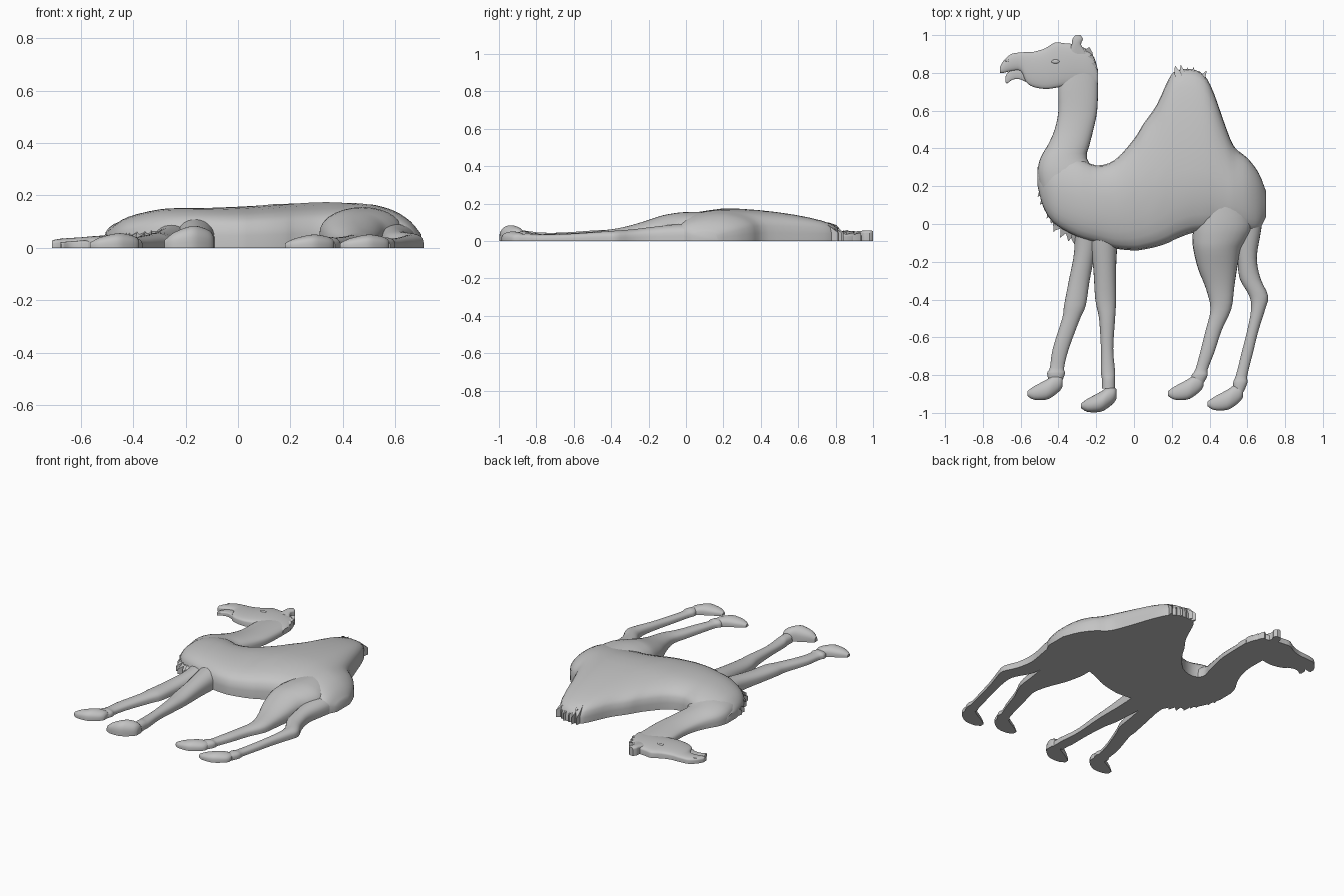
import bpy
import bmesh
import math
from mathutils import Vector

cube = bpy.data.objects.get("Cube")
if cube:
    bpy.data.objects.remove(cube, do_unlink=True)

# One plain grey for the whole relief
GREY = (0.55, 0.55, 0.55, 1)
grey = bpy.data.materials.new("plain grey")
grey.use_nodes = True
grey.diffuse_color = GREY
shader = next(n for n in grey.node_tree.nodes if n.type == "BSDF_PRINCIPLED")
shader.inputs["Base Color"].default_value = GREY
shader.inputs["Roughness"].default_value = 0.8


def finish(name, bm, angle=40):
    """Turn a bmesh into a smooth-shaded object with the grey material."""
    bmesh.ops.recalc_face_normals(bm, faces=bm.faces)
    mesh = bpy.data.meshes.new(name)
    bm.to_mesh(mesh)
    bm.free()
    mesh.materials.append(grey)
    obj = bpy.data.objects.new(name, mesh)
    bpy.context.collection.objects.link(obj)
    bpy.ops.object.select_all(action="DESELECT")
    obj.select_set(True)
    bpy.context.view_layer.objects.active = obj
    bpy.ops.object.shade_smooth_by_angle(angle=math.radians(angle))
    return obj


def smooth_ribs(ribs, steps=3):
    """Insert ribs between the given ones along a soft spline."""
    ribs = [Vector(r) for r in ribs]
    padded = [ribs[0]] + ribs + [ribs[-1]]
    result = []
    for p, a, b, q in zip(padded, padded[1:], padded[2:], padded[3:]):
        for i in range(steps):
            t = i / steps
            m, n = (b - p) / 2, (q - a) / 2
            result.append(a + m * t + (3 * (b - a) - 2 * m - n) * t**2
                          + (2 * (a - b) + m + n) * t**3)
    return result + [ribs[-1]]


def loft(name, ribs, across="x", wall=0.3, power=0.8, sink=0.0, arc=14):
    """Flat-backed domed solid; each rib is (station, low, high, height)."""
    bm = bmesh.new()
    rings = []
    for s, low, high, h in smooth_ribs(ribs):
        section = [(low, 0)]
        for i in range(arc + 1):
            a = math.pi * i / arc
            z = h * (wall + (1 - wall) * max(math.sin(a), 0) ** power)
            section.append(((low + high) / 2 - (high - low) / 2 * math.cos(a), z))
        section.append((high, 0))
        ring = []
        for w, z in section:
            x, y = (w, s) if across == "x" else (s, w)
            z *= 1 - sink * max(y - 0.2, 0)
            ring.append(bm.verts.new((x, y, z)))
        rings.append(ring)
    for r, q in zip(rings, rings[1:]):
        for i in range(len(r)):
            j = (i + 1) % len(r)
            bm.faces.new((r[i], r[j], q[j], q[i]))
    bm.faces.new(rings[0])
    bm.faces.new(rings[-1])
    return finish(name, bm)


def tufts(name, start, end, count, angles, length, width, height):
    """Row of pointed fur locks from start to end, fanned between two angles."""
    bm = bmesh.new()
    for i in range(count):
        t = i / (count - 1)
        base = Vector(start).lerp(Vector(end), t)
        a = math.radians(angles[0] + (angles[1] - angles[0]) * t)
        out = Vector((math.cos(a), math.sin(a)))
        side = Vector((-out.y, out.x)) * width / 2
        reach = length * (1 if i % 2 else 0.8)
        plan = (base + side - out * length, base - side - out * length,
                base - side, base + out * reach, base + side)
        lower = [bm.verts.new((p.x, p.y, 0)) for p in plan]
        upper = [bm.verts.new((p.x, p.y, height * k))
                 for p, k in zip(plan, (1, 1, 0.85, 0.45, 0.85))]
        bm.faces.new(lower)
        bm.faces.new(upper)
        for j in range(5):
            k = (j + 1) % 5
            bm.faces.new((lower[j], lower[k], upper[k], upper[j]))
    return finish(name, bm, 25)


# Trunk with the single hump
loft("body", [
    (-.51, .2, .3, .05), (-.48, .09, .34, .08), (-.42, 0, .36, .118),
    (-.3, -.07, .35, .147), (-.2, -.1, .31, .152), (-.1, -.13, .34, .153),
    (0, -.14, .45, .157), (.05, -.135, .53, .16), (.12, -.12, .63, .167),
    (.18, -.1, .76, .173), (.22, -.08, .81, .177), (.3, -.05, .82, .182),
    (.37, -.04, .79, .182), (.42, -.03, .7, .178), (.48, -.03, .53, .17),
    (.53, -.03, .41, .162), (.6, -.04, .35, .14), (.66, -.03, .27, .1),
    (.7, .04, .17, .05)], across="y", power=0.65, sink=0.5)

# Neck, head, jaw and ear
loft("neck", [
    (.82, -.38, -.19, .05), (.74, -.4, -.19, .054), (.6, -.4, -.195, .06),
    (.5, -.42, -.215, .07), (.42, -.455, -.235, .084), (.35, -.495, -.25, .1),
    (.27, -.51, -.2, .115), (.16, -.49, -.15, .12)])
loft("head", [
    (-.19, .74, .81, .035), (-.21, .73, .88, .043), (-.25, .73, .925, .05),
    (-.31, .735, .95, .054), (-.37, .73, .957, .055), (-.42, .72, .96, .053),
    (-.47, .715, .93, .05), (-.53, .725, .912, .046), (-.57, .75, .91, .043),
    (-.6, .81, .908, .04), (-.65, .81, .9, .037), (-.69, .8, .865, .033),
    (-.71, .8, .83, .028)], across="y", wall=0.55)
loft("lower_jaw", [
    (-.55, .74, .84, .03), (-.6, .765, .83, .028), (-.64, .765, .82, .025),
    (-.67, .745, .8, .022), (-.68, .75, .78, .02)], across="y", wall=0.7)
loft("ear", [
    (.9, -.35, -.25, .05), (.95, -.33, -.28, .056), (.98, -.325, -.27, .057),
    (1, -.31, -.285, .054)], wall=0.75)

# Eyelid and nostril as low bumps on the face
for name, x, y, z, size in (("eyelid", -.415, .86, .052, .022),
                            ("nostril", -.67, .865, .033, .012)):
    bm = bmesh.new()
    bmesh.ops.create_uvsphere(bm, u_segments=16, v_segments=8, radius=size)
    bmesh.ops.scale(bm, vec=(1, 0.5, 0.3), verts=bm.verts)
    bmesh.ops.translate(bm, vec=(x, y, z), verts=bm.verts)
    finish(name, bm)

# Legs, from the shoulder or hip down to the ankle
loft("far_front_leg", [
    (.02, -.33, -.16, .1), (-.13, -.315, -.2, .08), (-.3, -.345, -.235, .062),
    (-.43, -.37, -.255, .056), (-.5, -.38, -.285, .05), (-.66, -.43, -.345, .04),
    (-.76, -.445, -.37, .036), (-.79, -.46, -.365, .04), (-.83, -.45, -.38, .035)])
loft("near_front_leg", [
    (.08, -.24, -.06, .13), (-.08, -.235, -.085, .11), (-.24, -.215, -.095, .085),
    (-.4, -.205, -.095, .062), (-.5, -.185, -.1, .056), (-.66, -.175, -.11, .045),
    (-.78, -.175, -.1, .045), (-.82, -.17, -.1, .05), (-.87, -.17, -.1, .05)])
loft("near_hind_leg", [
    (.14, .37, .6, .155), (0, .32, .63, .155), (-.08, .31, .6, .146),
    (-.14, .315, .565, .133), (-.24, .34, .545, .1), (-.34, .38, .53, .073),
    (-.45, .405, .515, .055), (-.56, .38, .465, .045), (-.68, .35, .425, .04),
    (-.77, .325, .39, .036), (-.8, .305, .39, .042), (-.84, .305, .37, .038)])
loft("far_hind_leg", [
    (.08, .48, .69, .1), (-.05, .52, .67, .09), (-.18, .545, .65, .075),
    (-.29, .56, .67, .062), (-.38, .61, .71, .055), (-.45, .62, .695, .05),
    (-.56, .6, .66, .042), (-.68, .57, .63, .036), (-.8, .54, .6, .034),
    (-.84, .525, .6, .04), (-.89, .53, .58, .036)])

# The four feet share one shape, toes pointing forward
FOOT = [(0, .02, .045, .35), (.035, 0, .07, .7), (.1, 0, .105, 1),
        (.14, .02, .13, .95), (.175, .05, .13, .75), (.187, .07, .12, .5)]
for name, x, y, h in (("far_front_foot", -.565, -.93, .055),
                      ("near_front_foot", -.28, -.995, .083),
                      ("near_hind_foot", .18, -.93, .05),
                      ("far_hind_foot", .39, -.985, .05)):
    loft(name, [(x + s, y + a, y + b, h * k) for s, a, b, k in FOOT],
         across="y", wall=0.25)

# Fur locks on the hump, chest, elbow and nape
tufts("hump_tufts", (.23, .8), (.36, .77), 6, (110, 60), .05, .035, .1)
tufts("chest_tufts", (-.485, .17), (-.41, 0), 6, (225, 250), .045, .04, .065)
tufts("breast_tufts", (-.4, -.01), (-.31, -.08), 4, (225, 275), .045, .04, .07)
tufts("nape_tufts", (-.23, .9), (-.205, .82), 3, (300, 290), .035, .025, .045)
